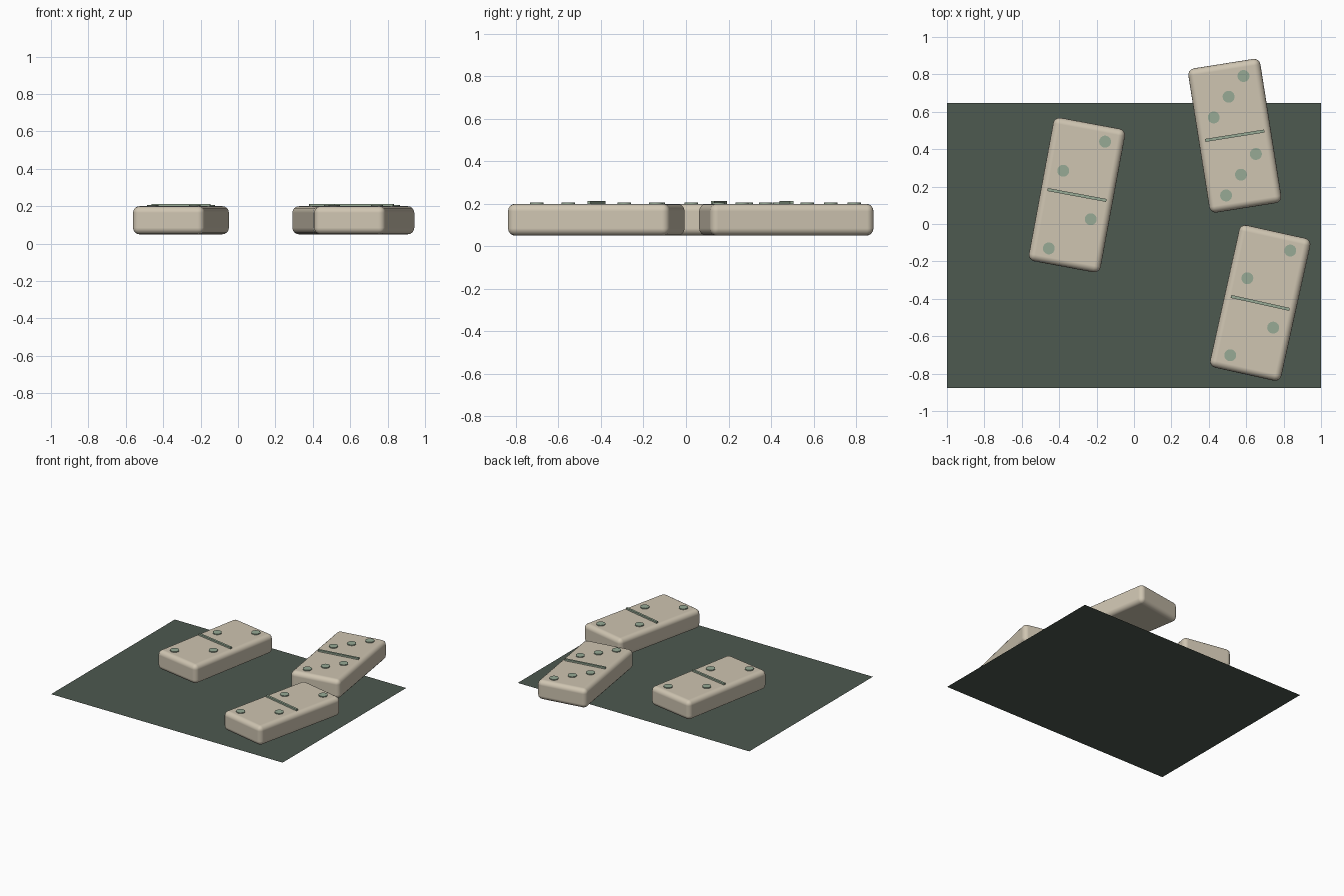
import bpy
from math import radians
from mathutils import Matrix, Vector

if "Cube" in bpy.data.objects:
    bpy.data.objects.remove(bpy.data.objects["Cube"])


def material(name, rgb):
    m = bpy.data.materials.new(name)
    m.diffuse_color = (*rgb, 1)
    m.use_nodes = True
    m.node_tree.nodes["Principled BSDF"].inputs["Base Color"].default_value = m.diffuse_color
    return m


CREAM = material("cream", (0.62, 0.555, 0.44))
SAGE = material("sage green", (0.31, 0.40, 0.30))
FELT = material("dark green felt", (0.075, 0.1, 0.08))


def finish(name, mat, matrix):
    ob = bpy.context.object
    ob.name = name
    ob.matrix_world = matrix
    ob.data.materials.append(mat)
    return ob


def box(name, size, loc, frame, mat, bevel=0.0, segments=4):
    bpy.ops.mesh.primitive_cube_add(size=1)
    bpy.context.object.data.transform(Matrix.Diagonal((*size, 1)))
    ob = finish(name, mat, frame @ Matrix.Translation(loc))
    if bevel:
        mod = ob.modifiers.new("rounded edges", "BEVEL")
        mod.width = bevel
        mod.segments = segments
        for p in ob.data.polygons:
            p.use_smooth = True
        # keep the broad faces flat in shading
        mod.harden_normals = True
    return ob


def domino(label, x, y, angle, pips):
    frame = Matrix.Translation((x, y, 0)) @ Matrix.Rotation(radians(angle), 4, "Z")
    # rounded tile, floating just above the mat
    box(label + "_tile", (0.39, 0.78, 0.15), (0, 0, 0.125), frame, CREAM, 0.035)
    # raised divider
    box(label + "_divider", (0.32, 0.016, 0.025), (0, 0, 0.2), frame, SAGE)
    # raised pips along the diagonal of each half
    spots = [(0.096, 0.097), (-0.096, -0.097)] + ([(0, 0)] if pips == 3 else [])
    for half in (0.211, -0.211):
        for i, (px, py) in enumerate(spots):
            bpy.ops.mesh.primitive_cylinder_add(vertices=20, radius=0.032, depth=0.014)
            finish(f"{label}_pip_{'upper' if half > 0 else 'lower'}_{i + 1}", SAGE,
                   frame @ Matrix.Translation((px, half + py, 0.2)))
            bpy.ops.object.shade_smooth_by_angle()


# thin table mat
bpy.ops.mesh.primitive_plane_add(size=1)
bpy.context.object.data.transform(Matrix.Diagonal((2.0, 1.526, 1, 1)))
finish("table_mat", FELT, Matrix.Translation((0, -0.115, 0)))

domino("left_domino", -0.305, 0.155, -10.5, 2)
domino("back_domino", 0.539, 0.472, 9, 3)
domino("front_domino", 0.675, -0.422, -12.5, 2)
